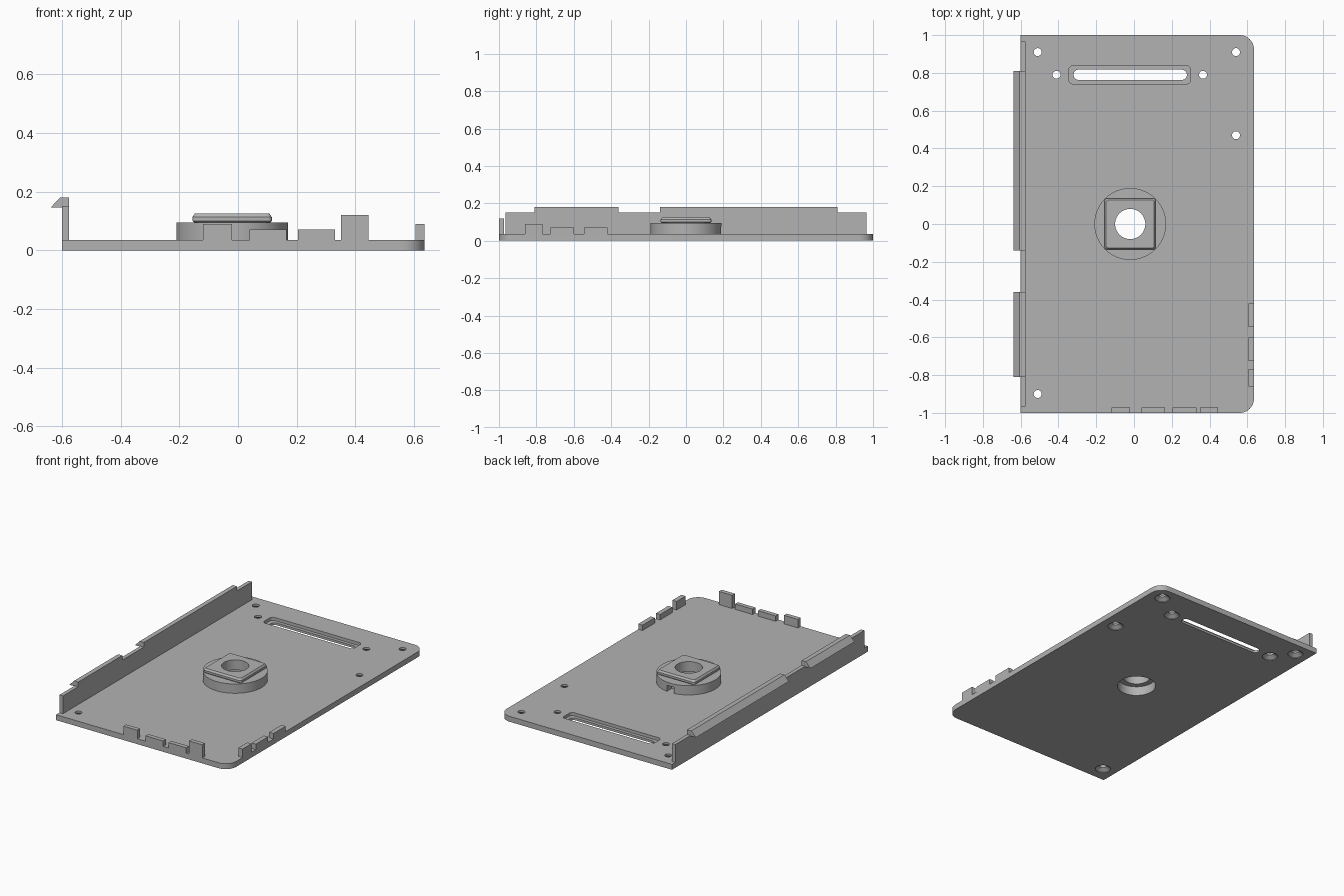
import bpy
import bmesh
from math import pi, cos, sin, radians

cube = bpy.data.objects.get("Cube")
if cube:
    bpy.data.objects.remove(cube, do_unlink=True)

grey = bpy.data.materials.new("plain grey")
grey.use_nodes = True
colour = (0.45, 0.45, 0.45, 1)
grey.diffuse_color = colour
grey.node_tree.nodes["Principled BSDF"].inputs["Base Color"].default_value = colour

T = 0.035          # plate thickness
CX = -0.02         # centre of the boss in x
LEFT, RIGHT = -0.60, 0.635


def make(name, bm):
    bmesh.ops.recalc_face_normals(bm, faces=bm.faces)
    mesh = bpy.data.meshes.new(name)
    bm.to_mesh(mesh)
    bm.free()
    mesh.materials.append(grey)
    obj = bpy.data.objects.new(name, mesh)
    bpy.context.collection.objects.link(obj)
    return obj


def loft(name, rings):
    """Solid from matching closed rings of points."""
    bm = bmesh.new()
    loops = [[bm.verts.new(p) for p in ring] for ring in rings]
    n = len(loops[0])
    for a, b in zip(loops, loops[1:]):
        for i in range(n):
            j = (i + 1) % n
            bm.faces.new((a[i], a[j], b[j], b[i]))
    bm.faces.new(loops[0][::-1])
    bm.faces.new(loops[-1])
    return make(name, bm)


def outline(x0, x1, y0, y1, z, radii, steps=10):
    """Rectangle with a radius per corner, starting at +x +y, anticlockwise."""
    corners = [(x1, y1, -1, -1), (x0, y1, 1, -1), (x0, y0, 1, 1), (x1, y0, -1, 1)]
    pts = []
    for k, ((x, y, sx, sy), r) in enumerate(zip(corners, radii)):
        if r == 0:
            pts.append((x, y, z))
            continue
        for i in range(steps + 1):
            a = pi / 2 * (k + i / steps)
            pts.append((x + sx * r + r * cos(a), y + sy * r + r * sin(a), z))
    return pts


def slab(name, x0, x1, y0, y1, z0, z1, radii=(0, 0, 0, 0)):
    return loft(name, [outline(x0, x1, y0, y1, z, radii) for z in (z0, z1)])


def turned(name, x, y, profile, n=48):
    """Round solid from (radius, height) pairs."""
    return loft(name, [[(x + r * cos(2 * pi * i / n), y + r * sin(2 * pi * i / n), z)
                        for i in range(n)] for r, z in profile])


def cut(obj, cutter):
    cutter.hide_render = True
    mod = obj.modifiers.new("cut", "BOOLEAN")
    mod.operation = "DIFFERENCE"
    mod.solver = "EXACT"
    mod.object = cutter
    bpy.context.view_layer.objects.active = obj
    bpy.ops.object.modifier_apply(modifier=mod.name)
    bpy.data.objects.remove(cutter, do_unlink=True)


def bore():
    # Stepped centre hole, wider from below
    return turned("bore_cutter", CX, 0, [(0.115, -0.05), (0.115, 0.06), (0.08, 0.06), (0.08, 0.2)])


# Base plate with two rounded corners
plate = slab("base_plate", LEFT, RIGHT, -1, 1, 0, T, (0.075, 0, 0, 0.075))

# Screw holes, countersunk underneath
for x, y in [(-0.51, 0.91), (0.54, 0.91), (-0.41, 0.79), (0.365, 0.79), (0.54, 0.47), (-0.51, -0.9)]:
    cut(plate, turned("screw_cutter", x, y,
                      [(0.046, -0.02), (0.046, 0.004), (0.021, 0.022), (0.021, 0.1)], 32))

# Long slot in a shallow pocket
cut(plate, slab("pocket_cutter", -0.345, 0.3, 0.742, 0.838, 0.015, 0.1, (0.022,) * 4))
cut(plate, slab("slot_cutter", -0.32, 0.28, 0.763, 0.817, -0.1, 0.1, (0.0265,) * 4))
cut(plate, bore())

# Round boss with a small key notch at the back
boss = turned("round_boss", CX, 0, [(0.19, T), (0.19, 0.095)], 64)
cut(boss, bore())
cut(boss, slab("notch_cutter", CX - 0.025, CX + 0.025, 0.14, 0.25, 0, 0.075))

# Square block with a chamfered top
levels = [(0.13, 0.095), (0.135, 0.1), (0.135, 0.113), (0.127, 0.125)]
block = loft("square_block", [outline(CX - h, CX + h, -h, h, z, (0.012,) * 4, 4) for h, z in levels])
cut(block, bore())

# Side wall with two hooked clips
WALL = LEFT + 0.025
slab("side_wall", LEFT, WALL, -0.965, 0.965, T, 0.15)
hook = [(WALL, 0.15), (WALL, 0.18), (-0.605, 0.18), (-0.638, 0.146), (LEFT, 0.146), (LEFT, 0.15)]
for name, y0, y1 in [("front_clip", -0.81, -0.36), ("back_clip", -0.14, 0.81)]:
    loft(name, [[(x, y, z) for x, z in hook] for y in (y0, y1)])

# Small tabs along the front edge
for i, (x0, x1, top) in enumerate([(-0.12, -0.02, 0.09), (0.04, 0.165, 0.07),
                                   (0.205, 0.33, 0.07), (0.35, 0.445, 0.12)]):
    slab(f"front_tab_{i + 1}", x0, x1, -1, -0.972, T, top)

# Small tabs along the left edge
for i, (y0, y1, top) in enumerate([(-0.86, -0.768, 0.09), (-0.725, -0.6, 0.07), (-0.545, -0.42, 0.07)]):
    slab(f"left_tab_{i + 1}", RIGHT - 0.03, RIGHT, y0, y1, T, top)

# Smooth the round walls, keep edges sharp
for obj in (plate, boss, block):
    bpy.ops.object.select_all(action="DESELECT")
    obj.select_set(True)
    bpy.context.view_layer.objects.active = obj
    bpy.ops.object.shade_smooth_by_angle(angle=radians(30))
